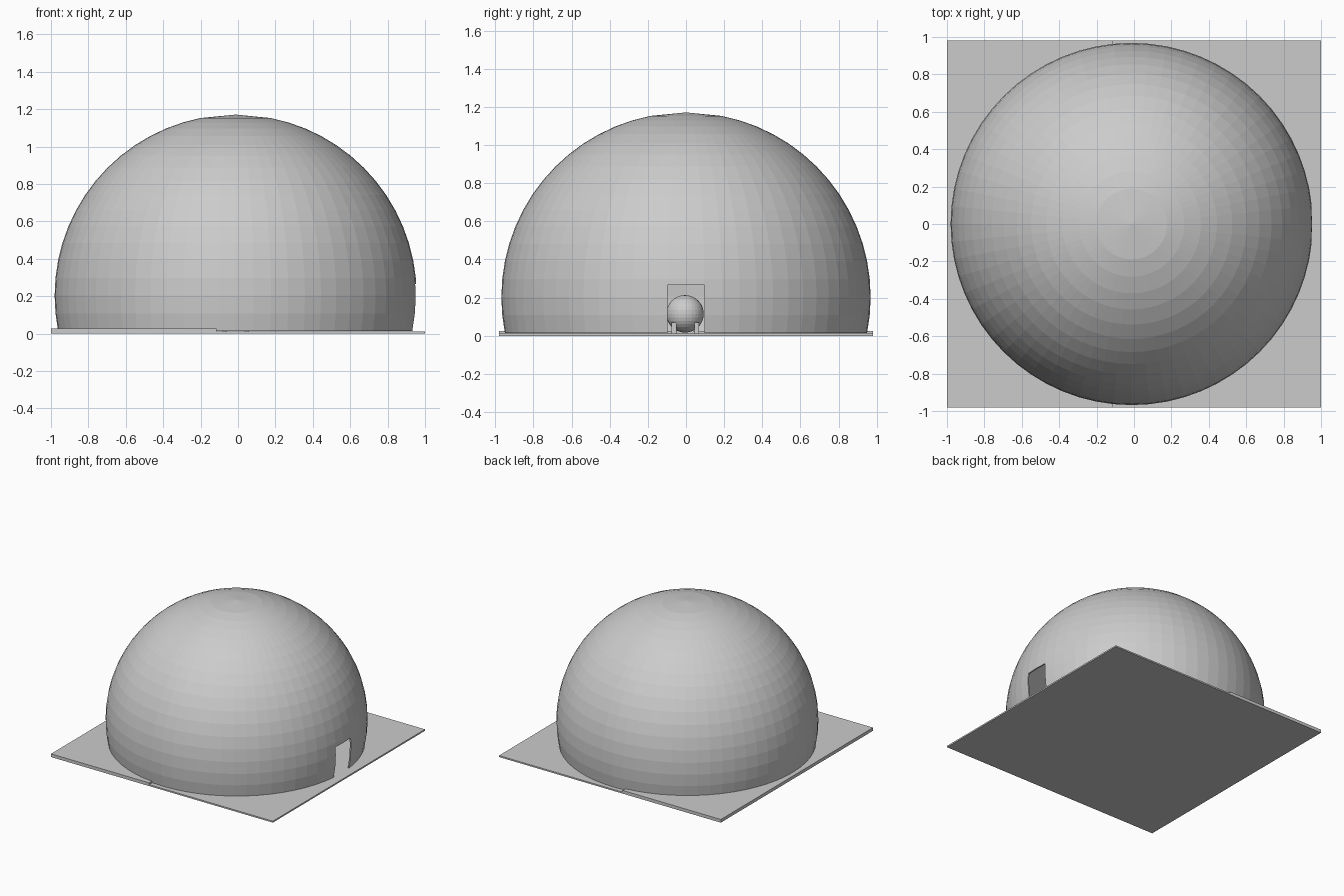
import bpy, bmesh, math

if "Cube" in bpy.data.objects:
    bpy.data.objects.remove(bpy.data.objects["Cube"])

CX, CZ, R, T = -0.0125, 0.203, 0.968, 0.01
SEGS = 64
STEP = math.radians(5.625)


def box(name, x0, x1, y0, y1, z0, z1):
    bpy.ops.mesh.primitive_cube_add(size=1, location=((x0 + x1) / 2, (y0 + y1) / 2, (z0 + z1) / 2))
    ob = bpy.context.object
    ob.name = name
    ob.scale = (x1 - x0, y1 - y0, z1 - z0)
    bpy.ops.object.transform_apply(location=False, rotation=False, scale=True)
    return ob


# Two-level floor: one L-shaped profile extruded along y
bm = bmesh.new()
profile = [(-1, 0), (1, 0), (1, 0.012), (-0.115, 0.012), (-0.115, 0.026), (-1, 0.026)]
face = bm.faces.new([bm.verts.new((x, -0.98, z)) for x, z in profile])
ext = bmesh.ops.extrude_face_region(bm, geom=[face])
bmesh.ops.translate(bm, vec=(0, 1.96, 0), verts=[v for v in ext["geom"] if isinstance(v, bmesh.types.BMVert)])
bmesh.ops.recalc_face_normals(bm, faces=bm.faces[:])
mesh = bpy.data.meshes.new("floor")
bm.to_mesh(mesh)
bm.free()
bpy.context.collection.objects.link(bpy.data.objects.new("floor", mesh))

# Thin dome shell: outer and inner arcs lathed, with a wide shallow cap at the top
bm = bmesh.new()
rings = [0] + list(range(2, 19))
pts = [(R * math.sin(k * STEP), R * math.cos(k * STEP)) for k in rings]
pts += [((R - T) * math.sin(k * STEP), (R - T) * math.cos(k * STEP)) for k in reversed(rings)]
bottom = R * math.cos(18 * STEP)
pts = [(r, max(z, bottom)) for r, z in pts]
vs = [bm.verts.new((r, 0, z)) for r, z in pts]
es = [bm.edges.new((a, b)) for a, b in zip(vs, vs[1:])]
bmesh.ops.spin(bm, geom=vs + es, cent=(0, 0, 0), axis=(0, 0, 1), angle=math.tau, steps=SEGS)
bmesh.ops.remove_doubles(bm, verts=bm.verts[:], dist=1e-4)
bmesh.ops.recalc_face_normals(bm, faces=bm.faces[:])
mesh = bpy.data.meshes.new("dome")
bm.to_mesh(mesh)
bm.free()
dome = bpy.data.objects.new("dome", mesh)
dome.location = (CX, 0, CZ)
bpy.context.collection.objects.link(dome)

# Doorway on the right side
cutter = box("door_cutter", 0.7, 1.2, -0.098, 0.098, -0.1, 0.265)
cutter.hide_render = True
cutter.display_type = 'WIRE'
mod = dome.modifiers.new("doorway", 'BOOLEAN')
mod.operation = 'DIFFERENCE'
mod.solver = 'EXACT'
mod.object = cutter

# Projector ball on four short legs, seen through the doorway
bpy.ops.mesh.primitive_uv_sphere_add(segments=32, ring_count=16, radius=0.098, location=(CX, -0.005, 0.115))
bpy.context.object.name = "projector_ball"
for i, sx in enumerate((-1, 1)):
    for j, sy in enumerate((-1, 1)):
        x, y = CX + sx * 0.058, -0.003 + sy * 0.06
        box(f"projector_leg_{i}{j}", x - 0.012, x + 0.012, y - 0.012, y + 0.012, 0.01, 0.07)
